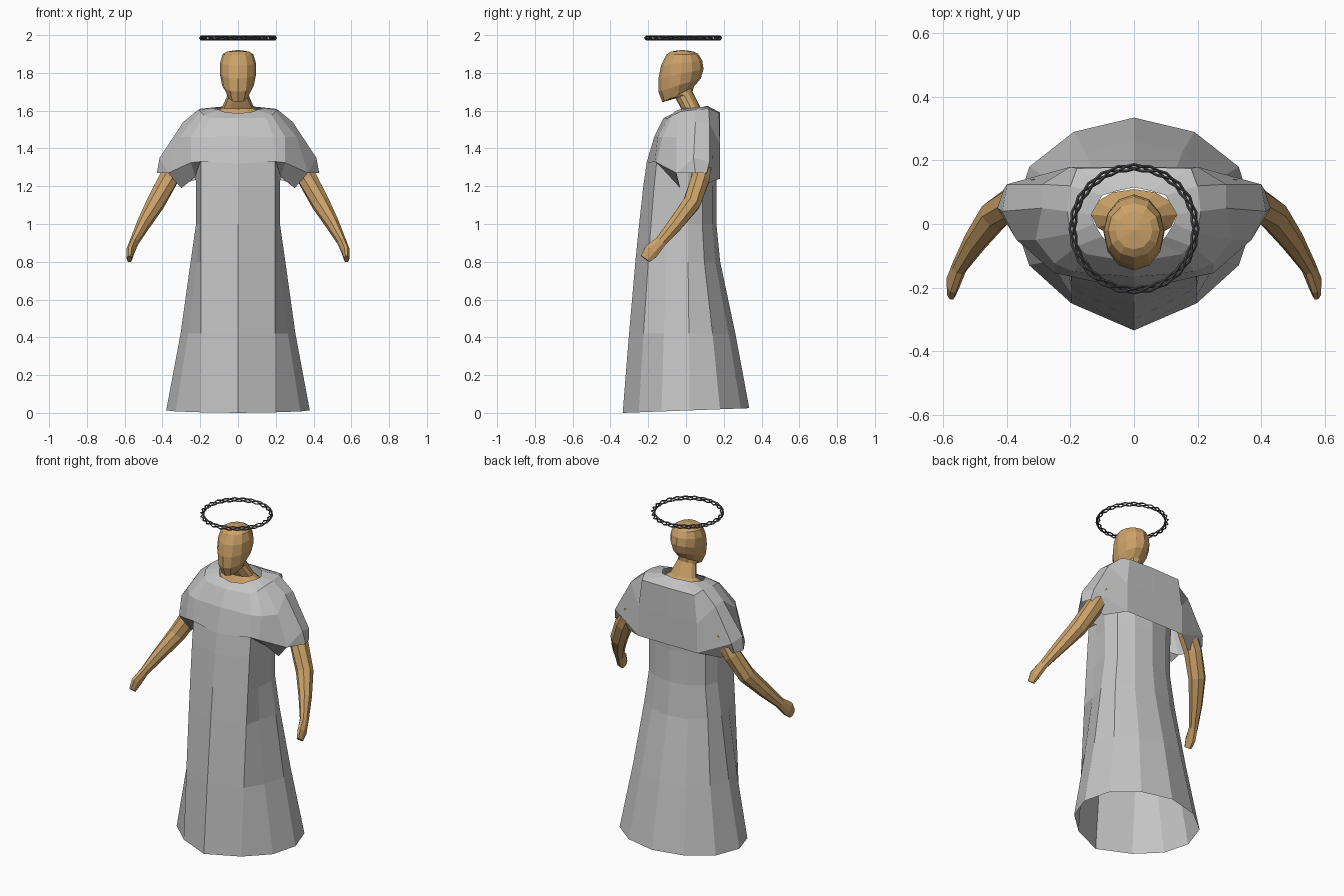
import bpy, bmesh, math
from mathutils import Vector

if "Cube" in bpy.data.objects:
    bpy.data.objects.remove(bpy.data.objects["Cube"])


def material(name, rgb):
    m = bpy.data.materials.new(name)
    m.diffuse_color = (*rgb, 1)
    m.use_nodes = True
    m.node_tree.nodes["Principled BSDF"].inputs["Base Color"].default_value = m.diffuse_color
    return m


CLOTH = material("grey cloth", (0.55, 0.55, 0.55))
SKIN = material("tan skin", (0.60, 0.36, 0.14))
WIRE = material("dark wire", (0.09, 0.09, 0.09))


def make(name, verts, faces, mat, mirror=False):
    """Flat shaded mesh with outward normals, optionally mirrored across x."""
    bm = bmesh.new()
    vs = [bm.verts.new(v) for v in verts]
    for f in faces:
        bm.faces.new([vs[i] for i in f])
    bmesh.ops.recalc_face_normals(bm, faces=bm.faces)
    mid = sum((v.co for v in bm.verts), Vector()) / len(bm.verts)
    if mirror == "half":
        mid.x = 0
    if sum(f.normal.dot(f.calc_center_median() - mid) * f.calc_area() for f in bm.faces) < 0:
        bmesh.ops.reverse_faces(bm, faces=bm.faces)
    me = bpy.data.meshes.new(name)
    bm.to_mesh(me)
    bm.free()
    me.materials.append(mat)
    ob = bpy.data.objects.new(name, me)
    bpy.context.collection.objects.link(ob)
    if mirror:
        mod = ob.modifiers.new("mirror", 'MIRROR')
        mod.use_clip = True
        mod.merge_threshold = 0.0005
    return ob


def grid_faces(rows, cols, wrap_cols=False, wrap_rows=False):
    faces = []
    for r in range(rows if wrap_rows else rows - 1):
        for c in range(cols if wrap_cols else cols - 1):
            r2, c2 = (r + 1) % rows, (c + 1) % cols
            faces.append((r * cols + c, r * cols + c2, r2 * cols + c2, r2 * cols + c))
    return faces


# Robe skirt and torso: half ring at the hem, scaled at each level
hem = [(0, -.335), (.195, -.25), (.33, -.13), (.38, .02), (.33, .18), (.19, .29), (0, .335)]
levels = [  # z, width, front depth, back depth
    (0, 1, 1, 1), (.42, .80, .90, .78), (.80, .66, .80, .54),
    (1.0, .585, .74, .48), (1.2, .585, .675, .48), (1.33, .60, .62, .50)]
verts = []
for z, sx, sf, sb in levels:
    for i, (x, y) in enumerate(hem):
        px = .197 if i == 1 else x * sx
        if i == 2:
            px = max(px, .207)
        tilt = .025 * (y + .335) / .67 if z == 0 else 0
        verts.append((px, y * (sf if y < 0 else sb), z + tilt))
make("robe", verts, grid_faces(len(levels), len(hem)), CLOTH, "half")

# Shoulder mantle: rows run from the collar out to the chest, sleeve and back hems
mantle = [
    [(0, -.07, 1.585), (.08, -.06, 1.595), (.10, -.04, 1.605), (.125, 0, 1.61),
     (.135, .03, 1.615), (.10, .09, 1.62), (.05, .105, 1.625), (0, .115, 1.625)],
    [(0, -.12, 1.56), (.15, -.095, 1.56), (.18, -.07, 1.575), (.20, -.03, 1.595),
     (.21, .04, 1.605), (.20, .12, 1.61), (.18, .175, 1.59), (0, .18, 1.59)],
    [(0, -.167, 1.465), (.19, -.15, 1.46), (.25, -.125, 1.46), (.31, -.05, 1.46),
     (.29, .05, 1.54), (.29, .125, 1.53), (.20, .18, 1.42), (0, .18, 1.42)],
    [(0, -.21, 1.32), (.20, -.165, 1.33), (.25, -.155, 1.325), (.37, -.05, 1.27),
     (.415, .04, 1.35), (.40, .125, 1.33), (.20, .18, 1.24), (0, .18, 1.24)]]
verts = [p for row in mantle for p in row]
faces = grid_faces(4, 8)
# Sleeve cuff and underside, leaving the arm hole open
verts += [(.43, .05, 1.27), (.41, .11, 1.27), (.31, .10, 1.21), (.30, -.03, 1.19), (.225, -.06, 1.25)]
faces += [(27, 28, 32), (28, 29, 33, 32), (29, 30, 34, 33), (26, 27, 35, 36), (25, 26, 36)]
make("mantle", verts, faces, CLOTH, "half")

# Head and neck: stacked rings, higher at the back than at the front
rings = [  # front z, back z, front y, back y, half width
    (1.57, 1.58, -.05, .11, .135), (1.61, 1.62, -.025, .075, .085),
    (1.665, 1.70, -.055, .035, .056), (1.645, 1.725, -.125, .04, .058),
    (1.70, 1.77, -.146, .078, .084), (1.77, 1.82, -.146, .093, .096),
    (1.84, 1.865, -.132, .086, .095), (1.895, 1.90, -.105, .065, .082),
    (1.913, 1.913, -.08, .04, .058)]
N = 12
verts = []
for zf, zb, yf, yb, hx in rings:
    for i in range(N):
        a = 2 * math.pi * i / N
        t = (1 - math.cos(a)) / 2
        verts.append((hx * math.sin(a), yf + (yb - yf) * t, zf + (zb - zf) * t))
faces = grid_faces(len(rings), N, wrap_cols=True)
top = len(verts)
verts.append((0, -.02, 1.922))
faces += [(top - N + i, top - N + (i + 1) % N, top) for i in range(N)]
make("head", verts, faces, SKIN)

# Arms: tapered tube from inside the sleeve to a flat closed hand
path = [  # centre, sideways radius, depth radius
    ((.30, .09, 1.36), .055, .055), ((.37, .075, 1.235), .054, .052),
    ((.437, .03, 1.11), .050, .050), ((.50, -.055, 1.0), .037, .042),
    ((.55, -.135, .905), .024, .032), ((.570, -.185, .855), .022, .044),
    ((.575, -.215, .815), .015, .030)]
S = 8
verts = []
for k, (c, ra, rb) in enumerate(path):
    d = Vector(path[min(k + 1, len(path) - 1)][0]) - Vector(path[max(k - 1, 0)][0])
    d.normalize()
    u = Vector((1, 0, 0))
    u = (u - d * u.dot(d)).normalized()
    v = d.cross(u)
    for i in range(S):
        a = 2 * math.pi * (i + .5) / S
        verts.append(Vector(c) + u * ra * math.cos(a) + v * rb * math.sin(a))
faces = grid_faces(len(path), S, wrap_cols=True)
faces += [tuple(range(S)), tuple(range(len(verts) - S, len(verts)))]
make("arms", verts, faces, SKIN, True)

# Halo: three thin strands twisted around a ring above the head
M, T, R, STRAND = 48, 4, .193, .0045
for s in range(3):
    verts = []
    for i in range(M):
        a = 2 * math.pi * i / M
        tw = 8 * a + 2 * math.pi * s / 3
        r0, z0 = R + .0095 * math.cos(tw), 1.985 + .0105 * math.sin(tw)
        for j in range(T):
            b = 2 * math.pi * j / T
            r = r0 + STRAND * math.cos(b)
            verts.append((r * math.cos(a), -.015 + r * math.sin(a), z0 + STRAND * math.sin(b)))
    make(f"halo_strand_{s + 1}", verts, grid_faces(M, T, True, True), WIRE)
